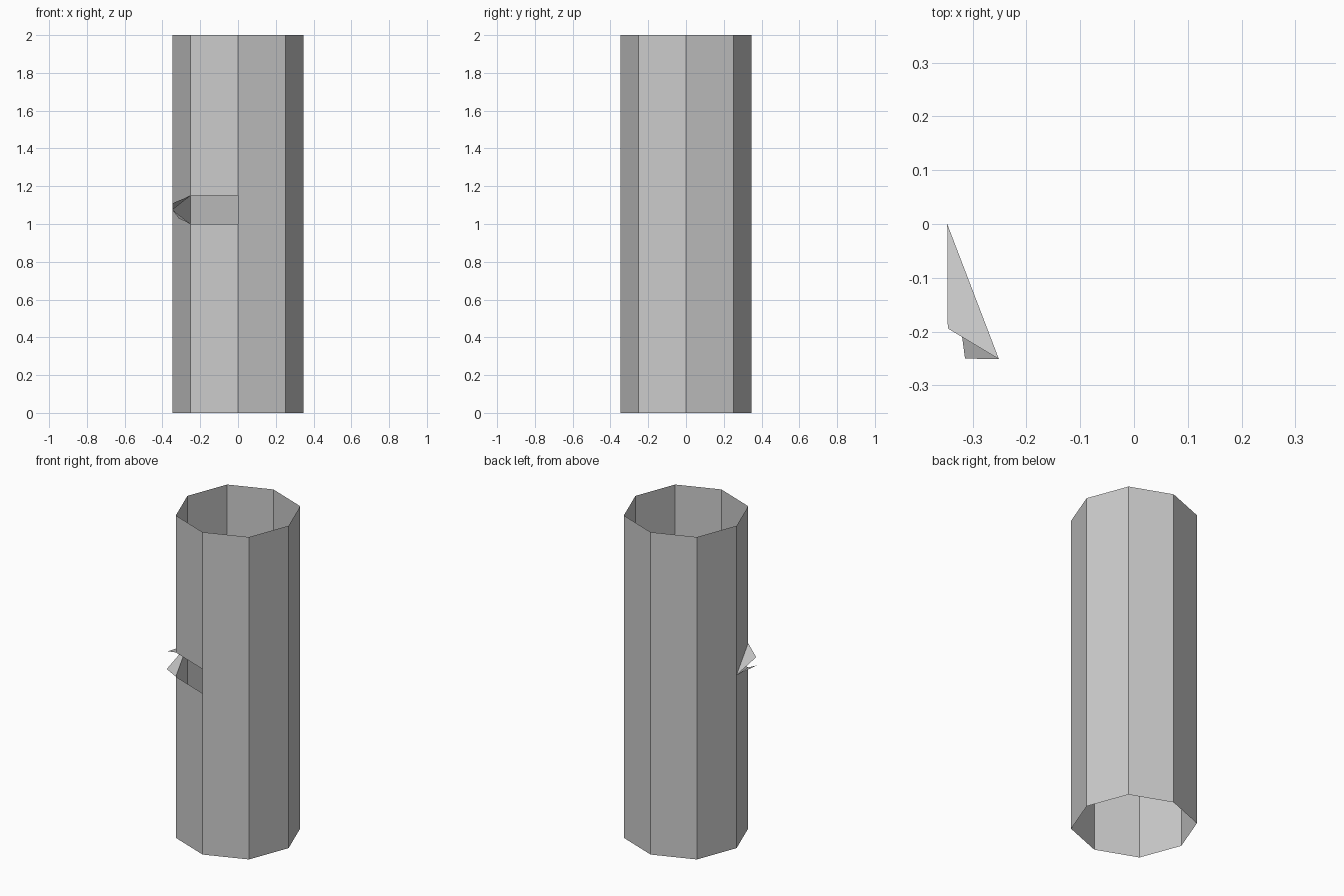
import bpy, bmesh

if "Cube" in bpy.data.objects:
    bpy.data.objects.remove(bpy.data.objects["Cube"])

A, D, H = 0.347, 0.251, 2.0      # axis and diagonal reach of the octagon, height
RING = [(A, 0), (D, D), (0, A), (-D, D), (-A, 0), (-D, -D), (0, -A), (D, -D)]

# Height of the gash (bottom, top) at each torn corner; it closes to a point at corner 4
GASH = {4: (1.075, 1.075), 5: (1.0, 1.15), 6: (1.0, 1.15)}


def make_object(name, faces):
    """Build a mesh object from faces given as lists of points."""
    bm = bmesh.new()
    for points in faces:
        bm.faces.new([bm.verts.new(p) for p in points])
    bmesh.ops.remove_doubles(bm, verts=bm.verts, dist=0.0005)
    mesh = bpy.data.meshes.new(name)
    bm.to_mesh(mesh)
    bm.free()
    obj = bpy.data.objects.new(name, mesh)
    bpy.context.collection.objects.link(obj)
    return obj


def corner(i, z):
    return (*RING[i % 8], z)


def wall(i, low, high):
    """One wall panel between corner i and the next; low/high are height pairs."""
    return [corner(i, low[0]), corner(i + 1, low[1]),
            corner(i + 1, high[1]), corner(i, high[0])]


# Open octagonal tube, with two panels split by the gash
panels = []
for i in range(8):
    if i in (4, 5):
        (lo0, hi0), (lo1, hi1) = GASH[i], GASH[i + 1]
        panels.append(wall(i, (0, 0), (lo0, lo1)))
        panels.append(wall(i, (hi0, hi1), (H, H)))
    else:
        panels.append(wall(i, (0, 0), (H, H)))
make_object("hollow_trunk", panels)

# Splinters bent outward from the edges of the gash
root = corner(4, GASH[4][0])
make_object("upper_splinter", [[root, (-0.346, -0.194, 1.11), corner(5, GASH[5][1])]])
make_object("lower_splinter", [[root, corner(5, GASH[5][0]), (-0.314, -0.25, 1.03)]])
